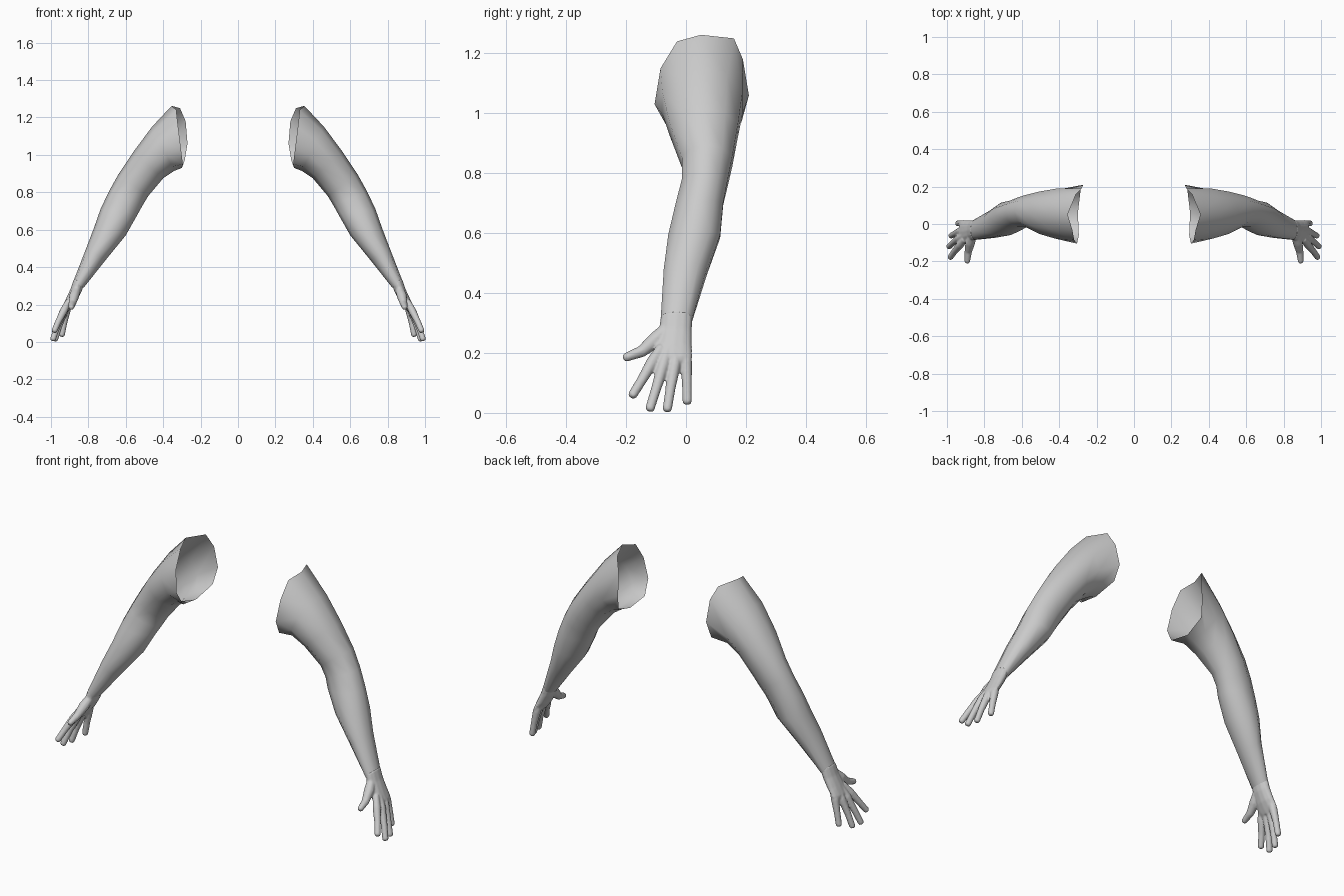
import bpy, bmesh, math
from mathutils import Vector

if "Cube" in bpy.data.objects:
    bpy.data.objects.remove(bpy.data.objects["Cube"])

skin = bpy.data.materials.new("plain grey")
skin.diffuse_color = (0.6, 0.6, 0.6, 1)
skin.use_nodes = True
skin.node_tree.nodes["Principled BSDF"].inputs["Base Color"].default_value = skin.diffuse_color


def ring(outer, inner, y0, y1, n):
    """Oval section spanned by an outer and inner (x, z) point and a y range."""
    top = Vector((outer[0], 0, outer[1]))
    low = Vector((inner[0], 0, inner[1]))
    mid = (top + low) / 2 + Vector((0, (y0 + y1) / 2, 0))
    u, v = (top - low) / 2, Vector((0, (y1 - y0) / 2 * 1.04, 0))
    return [mid + u * math.cos(a) + v * math.sin(a)
            for a in (2 * math.pi * k / n for k in range(n))]


def loft(bm, rings, caps):
    loops = [[bm.verts.new(p) for p in r] for r in rings]
    n = len(loops[0])
    for a, b in zip(loops, loops[1:]):
        for k in range(n):
            j = (k + 1) % n
            bm.faces.new((a[k], b[k], b[j], a[j]))
    if caps:
        bm.faces.new(loops[0])
        bm.faces.new(loops[-1][::-1])


def tube(bm, path, radii, n=10):
    """Closed finger tube with rounded tip."""
    pts = [Vector(p) for p in path]
    end = (pts[-1] - pts[-2]).normalized()
    r = radii[-1]
    pts[-1] -= end * r * 0.6
    pts += [pts[-1] + end * r * 0.45, pts[-1] + end * r * 0.65]
    radii = list(radii) + [r * 0.8, r * 0.35]
    rings = []
    for i, p in enumerate(pts):
        d = (pts[min(i + 1, len(pts) - 1)] - pts[max(i - 1, 0)]).normalized()
        u = d.cross(Vector((0, 1, 0))).normalized()
        v = d.cross(u)
        rings.append([p + radii[i] * (u * math.cos(a) + v * math.sin(a))
                      for a in (2 * math.pi * k / n for k in range(n))])
    loft(bm, rings, True)


def finish(bm, name):
    bmesh.ops.recalc_face_normals(bm, faces=bm.faces)
    for f in bm.faces:
        f.smooth = True
    me = bpy.data.meshes.new(name)
    bm.to_mesh(me)
    bm.free()
    me.materials.append(skin)
    ob = bpy.data.objects.new(name, me)
    bpy.context.collection.objects.link(ob)
    return ob


# Arms: open shoulder edge, then sections down to the wrist
shoulder = [Vector(p) for p in (
    (.355, .05, 1.262), (.31, .16, 1.25), (.28, .19, 1.18), (.27, .21, 1.06),
    (.285, .185, .97), (.30, .06, .93), (.295, -.06, .95), (.305, -.105, 1.03),
    (.32, -.085, 1.15), (.33, -.03, 1.24))]
sections = [
    ((.46, 1.15), (.34, .915), -.08, .19),
    ((.56, 1.015), (.40, .875), -.055, .175),
    ((.64, .895), (.48, .78), -.015, .155),
    ((.69, .805), (.51, .73), -.015, .14),
    ((.735, .71), (.535, .685), -.035, .125),
    ((.77, .61), (.60, .57), -.06, .115),
    ((.81, .505), (.71, .435), -.075, .07),
    ((.88, .325), (.825, .29), -.085, .02)]
bm = bmesh.new()
loft(bm, [shoulder] + [ring(*s, 10) for s in sections], False)
arms = finish(bm, "arms")

# Hands: palm, fingers and thumb fused into one skin
bm = bmesh.new()
palm = [
    ((.876, .34), (.823, .305), -.083, .02),
    ((.895, .285), (.838, .265), -.088, .018),
    ((.918, .235), (.866, .215), -.098, .018),
    ((.938, .19), (.893, .18), -.108, .019),
    ((.938, .172), (.905, .165), -.095, .012)]
loft(bm, [ring(*s, 12) for s in palm], True)
fingers = [
    ((.905, -.082, .22), (.93, -.112, .17), (.96, -.147, .11), (.985, -.183, .052)),
    ((.905, -.058, .22), (.935, -.076, .16), (.967, -.1, .08), (.992, -.123, .006)),
    ((.905, -.03, .22), (.93, -.038, .16), (.958, -.052, .08), (.98, -.064, .004)),
    ((.90, -.003, .22), (.915, .0, .17), (.93, .003, .1), (.943, .004, .028))]
for path in fingers:
    tube(bm, path, (.016, .021, .017, .016))
tube(bm, ((.862, -.06, .285), (.876, -.10, .245), (.886, -.148, .205), (.892, -.209, .182)),
     (.022, .027, .02, .015))
hands = finish(bm, "hands")
mod = hands.modifiers.new("fuse", 'REMESH')
mod.mode = 'VOXEL'
mod.voxel_size = 0.005
mod.use_smooth_shade = True
mod = hands.modifiers.new("soften", 'SMOOTH')
mod.factor = 0.5
mod.iterations = 3

# Mirror both parts to the other side
for ob in (arms, hands):
    mod = ob.modifiers.new("mirror", 'MIRROR')
    mod.use_mirror_merge = False
